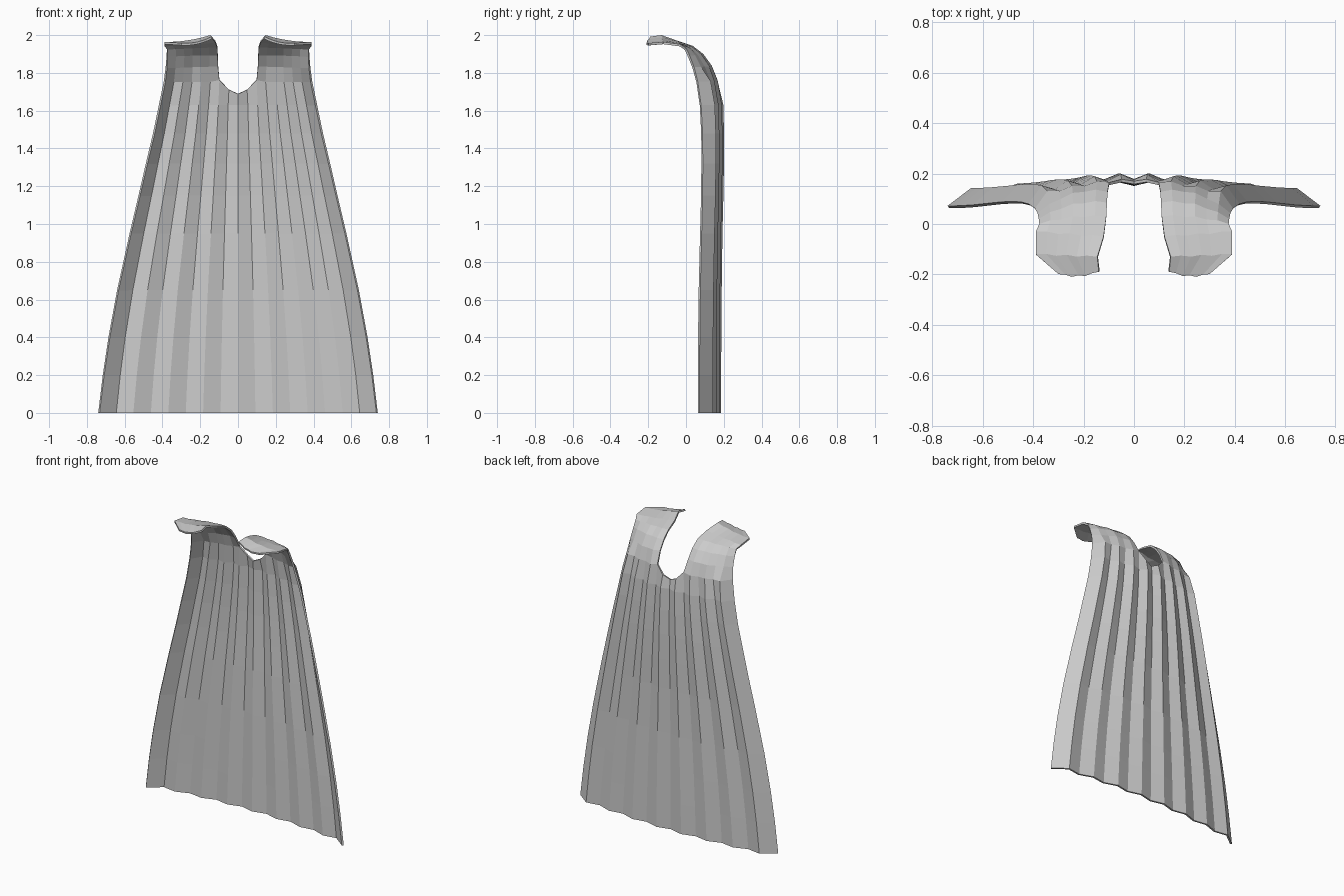
import bpy, bmesh

if "Cube" in bpy.data.objects:
    bpy.data.objects.remove(bpy.data.objects["Cube"])

# Hanging part rows: z, half width, outer edge y, centre y
HANG = [(0, .74, .072, .174), (.2, .716, .072, .175), (.4, .686, .073, .176),
        (.65, .64, .076, .178), (.95, .574, .083, .182), (1.15, .527, .088, .187),
        (1.32, .488, .089, .190), (1.48, .45, .088, .190), (1.63, .419, .080, .187),
        (1.755, .393, .062, .174)]
# Shoulder rows: neck edge xyz, arm edge xyz, backward bulge, sag
SHOULDER = [((.105, .128, 1.84), (.383, .043, 1.83), .035, 0),
            ((.107, .085, 1.90), (.378, .020, 1.89), .025, -.004),
            ((.110, .030, 1.945), (.376, .000, 1.932), .012, -.002),
            ((.121, -.05, 1.972), (.390, -.03, 1.952), 0, .004),
            ((.146, -.13, 2.0), (.390, -.12, 1.964), 0, .010),
            ((.140, -.19, 1.992), (.300, -.199, 1.958), -.012, .012)]
CURVE = [1, 1, .96, .92, .83, .76, .65, .58, 0]   # how far back each column sits
COLS = 8


def hang_point(row, i):
    z, w, yo, yc = HANG[row]
    a = abs(i)
    amp = .011 if row < 9 else .004
    pleat = (amp if a % 2 else -amp) if a < COLS else 0
    if row == 9:                                  # dip at the back of the neck
        z = {0: 1.69, 1: 1.712, 2: 1.765}.get(a, z)
    return (w * i / COLS, yo + (yc - yo) * CURVE[a] + pleat, z)


def shoulder_point(row, i):
    n, o, bulge, sag = SHOULDER[row]
    a = abs(i)
    t = (a - 2) / (COLS - 2)
    hump = 4 * t * (1 - t)
    x, y, z = (p + (q - p) * t for p, q in zip(n, o))
    pleat = (.003 if a % 2 else -.003) if 2 < a < COLS else 0
    return (x if i > 0 else -x, y + bulge * hump + pleat, z - sag * hump)


# Cape cloth: one pleated sheet whose two upper flaps fold over the shoulders
bm = bmesh.new()
grid = {}
total = len(HANG) + len(SHOULDER)
for j in range(total):
    for i in range(-COLS, COLS + 1):
        if j < len(HANG):
            grid[i, j] = bm.verts.new(hang_point(j, i))
        elif abs(i) >= 2:
            grid[i, j] = bm.verts.new(shoulder_point(j - len(HANG), i))
for j in range(total - 1):
    for i in range(-COLS, COLS):
        keys = [(i, j), (i, j + 1), (i + 1, j + 1), (i + 1, j)]
        if all(k in grid for k in keys):
            bm.faces.new([grid[k] for k in keys])
mesh = bpy.data.meshes.new("cape")
bm.to_mesh(mesh)
bm.free()
cape = bpy.data.objects.new("cape", mesh)
bpy.context.collection.objects.link(cape)

# Cloth thickness, towards the wearer
solid = cape.modifiers.new("thickness", 'SOLIDIFY')
solid.thickness = .012
solid.offset = -1
